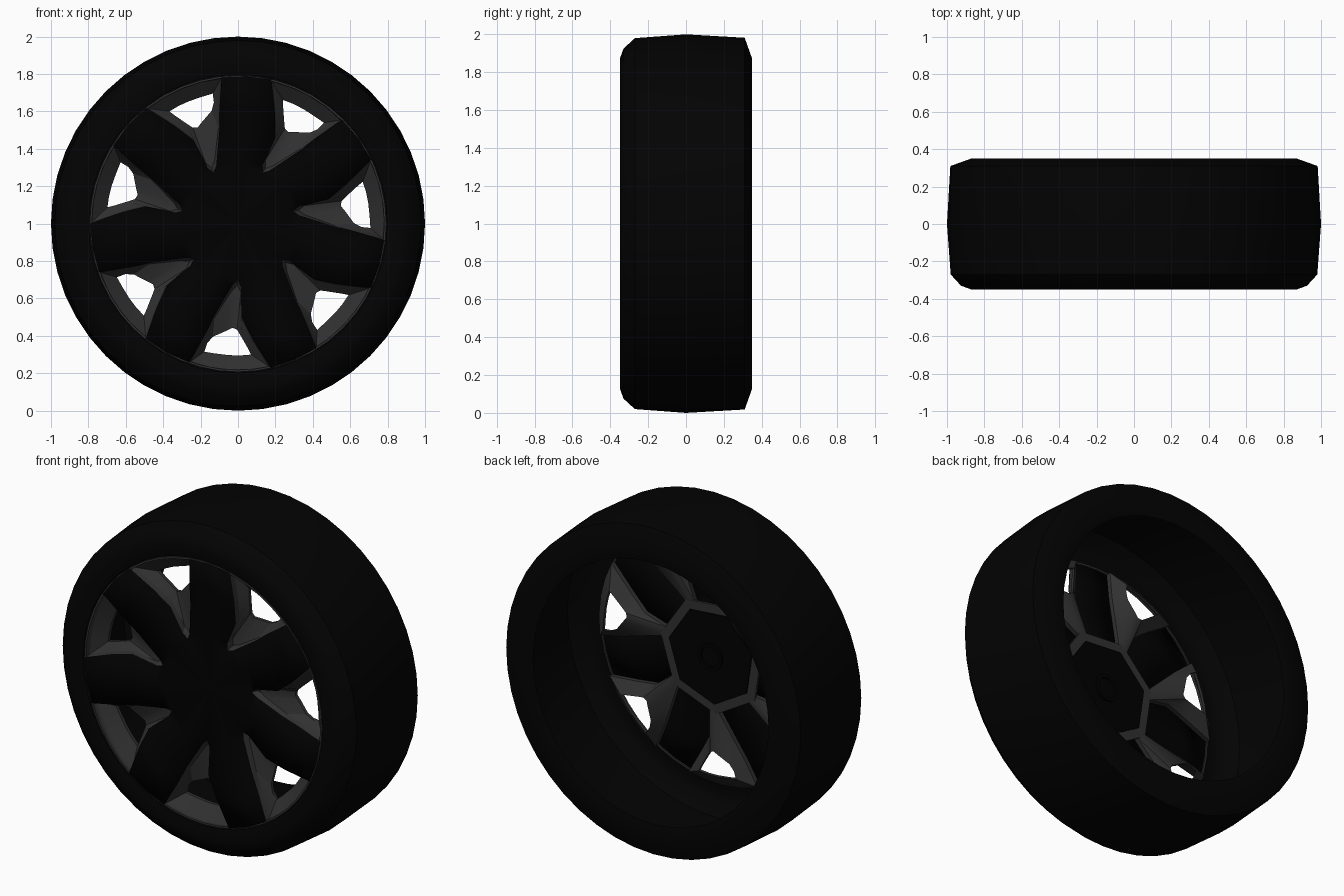
import bpy, bmesh, math
from mathutils import Vector

if "Cube" in bpy.data.objects:
    bpy.data.objects.remove(bpy.data.objects["Cube"])

N = 7
STEP = 2 * math.pi / N


def material(name, c):
    m = bpy.data.materials.new(name)
    m.diffuse_color = (c, c, c, 1)
    m.use_nodes = True
    m.node_tree.nodes["Principled BSDF"].inputs["Base Color"].default_value = m.diffuse_color
    return m


RUBBER = material("tyre_black", 0.0008)
BLACK = material("gloss_black", 0.0001)
GREY = material("dark_grey", 0.03)


def finish(bm, name, mat, angle=35):
    bmesh.ops.remove_doubles(bm, verts=bm.verts, dist=0.0005)
    bmesh.ops.recalc_face_normals(bm, faces=bm.faces)
    me = bpy.data.meshes.new(name)
    bm.to_mesh(me)
    bm.free()
    ob = bpy.data.objects.new(name, me)
    bpy.context.collection.objects.link(ob)
    me.materials.append(mat)
    bpy.ops.object.select_all(action='DESELECT')
    ob.select_set(True)
    bpy.context.view_layer.objects.active = ob
    bpy.ops.object.shade_smooth_by_angle(angle=math.radians(angle))
    return ob


def lathe(name, profile, mat, segs=48, closed=True, caps=False, phase=0.0):
    """Spin a list of (y, radius) around the axle."""
    bm = bmesh.new()
    rings = []
    for y, r in profile:
        rings.append([bm.verts.new((r * math.cos(phase + i * 2 * math.pi / segs), y,
                                    1 + r * math.sin(phase + i * 2 * math.pi / segs)))
                      for i in range(segs)])
    for j in range(len(rings) if closed else len(rings) - 1):
        a, b = rings[j], rings[(j + 1) % len(rings)]
        for i in range(segs):
            k = (i + 1) % segs
            bm.faces.new((a[i], a[k], b[k], b[i]))
    if caps:
        for ring in (rings[0], rings[-1]):
            bm.faces.new(ring)
    return finish(bm, name, mat)


def rot(p, k):
    c, s = math.cos(k * STEP), math.sin(k * STEP)
    return Vector((p[0] * c - p[1] * s, p[0] * s + p[1] * c))


def polar(r, deg):
    a = math.radians(deg)
    return Vector((r * math.cos(a), r * math.sin(a)))


def dish(p):
    """Depth of the wheel face, deeper toward the hub."""
    r = min(p.length / 0.79, 1.0)
    return -0.26 - 0.07 * r


# Tyre: a hollow open shell
lathe("tyre", [(-0.335, 0.798), (-0.35, 0.87), (-0.33, 0.925), (-0.27, 0.98), (0, 1.0),
               (0.31, 0.982), (0.35, 0.87), (0.335, 0.785)], RUBBER, closed=False)

# Thin grey lip around the wheel face, just clear of the tyre
lathe("rim_lip", [(-0.333, 0.782), (-0.333, 0.793), (-0.315, 0.793), (-0.315, 0.782)], GREY)

# Window outline (lowest window, relative to the axle): two sides running outer -> tip
L = [Vector(p) for p in ((-.26, -.742), (-.185, -.61), (-.125, -.49), (-.03, -.33), (0, -.30))]
R = [Vector(p) for p in ((.175, -.77), (.08, -.62), (.02, -.50), (.018, -.34), (0, -.30))]
HL = [Vector(p) for p in ((-.18, -.685), (-.165, -.64), (-.135, -.605), (-.06, -.572), (-.03, -.557))]
HR = [Vector(p) for p in ((.07, -.70), (.055, -.67), (.015, -.60), (-.005, -.567), (-.03, -.557))]


def v3(p, y):
    return bm.verts.new((p.x, y, 1 + p.y))


# Black spokes and hub face
bm = bmesh.new()
centre = Vector((0, 0))
for k in range(N):
    rows = []
    for a, b in zip(L, R):
        a, b = rot(a, k), rot(b, k - 1)
        m = ((a + b) / 2).normalized() * (a.length + b.length) / 2
        rows.append([v3(p, dish(p)) for p in (a, m, b)])
    for u, w in zip(rows, rows[1:]):
        for i in range(2):
            bm.faces.new((u[i], u[i + 1], w[i + 1], w[i]))
    c = v3(centre, dish(centre))
    for i in range(2):
        bm.faces.new((rows[-1][i], rows[-1][i + 1], c))
spokes = finish(bm, "spokes", BLACK)
sol = spokes.modifiers.new("thickness", 'SOLIDIFY')
sol.thickness = 0.012
sol.offset = 0

# Grey sloping window pockets: front wall, lip round the hole, and back of the wall
outer = L + R[-2::-1] + [polar(.79, d) for d in (275, 267, 258.5)]
hole = HL + HR[-2::-1] + [polar(.705, d) for d in (271, 266, 260)]
bm = bmesh.new()
for k in range(N):
    loops = [[] for _ in range(6)]
    for o, h in zip(outer, hole):
        o, h = rot(o, k), rot(h, k)
        step = o.lerp(h, 0.12)
        back = o + (o - h).normalized() * 0.022
        back *= min(1, 0.788 / back.length)
        loops[0].append(v3(o, dish(o)))
        loops[1].append(v3(step, dish(o) + 0.03))
        loops[2].append(v3(h, -0.24))
        loops[3].append(v3(h, -0.22))
        loops[4].append(v3(back, dish(back) + 0.035))
        loops[5].append(v3(back, dish(back) + 0.008))
    for a, b in zip(loops, loops[1:]):
        for i in range(len(a)):
            j = (i + 1) % len(a)
            bm.faces.new((a[i], a[j], b[j], b[i]))
finish(bm, "window_pockets", GREY, 30)

# Behind the hub: grey frame, seven-sided black plate and round boss
PH = math.radians(265.5)
lathe("hub_back_frame", [(-0.26, 0.24), (-0.26, 0.345), (-0.245, 0.345), (-0.245, 0.24)],
      GREY, N, phase=PH)
lathe("hub_back_plate", [(-0.255, 0.285), (-0.238, 0.285)], BLACK, N, False, True, PH)
lathe("hub_boss", [(-0.24, 0.08), (-0.225, 0.08), (-0.225, 0.06), (-0.24, 0.06)], BLACK, 24)
